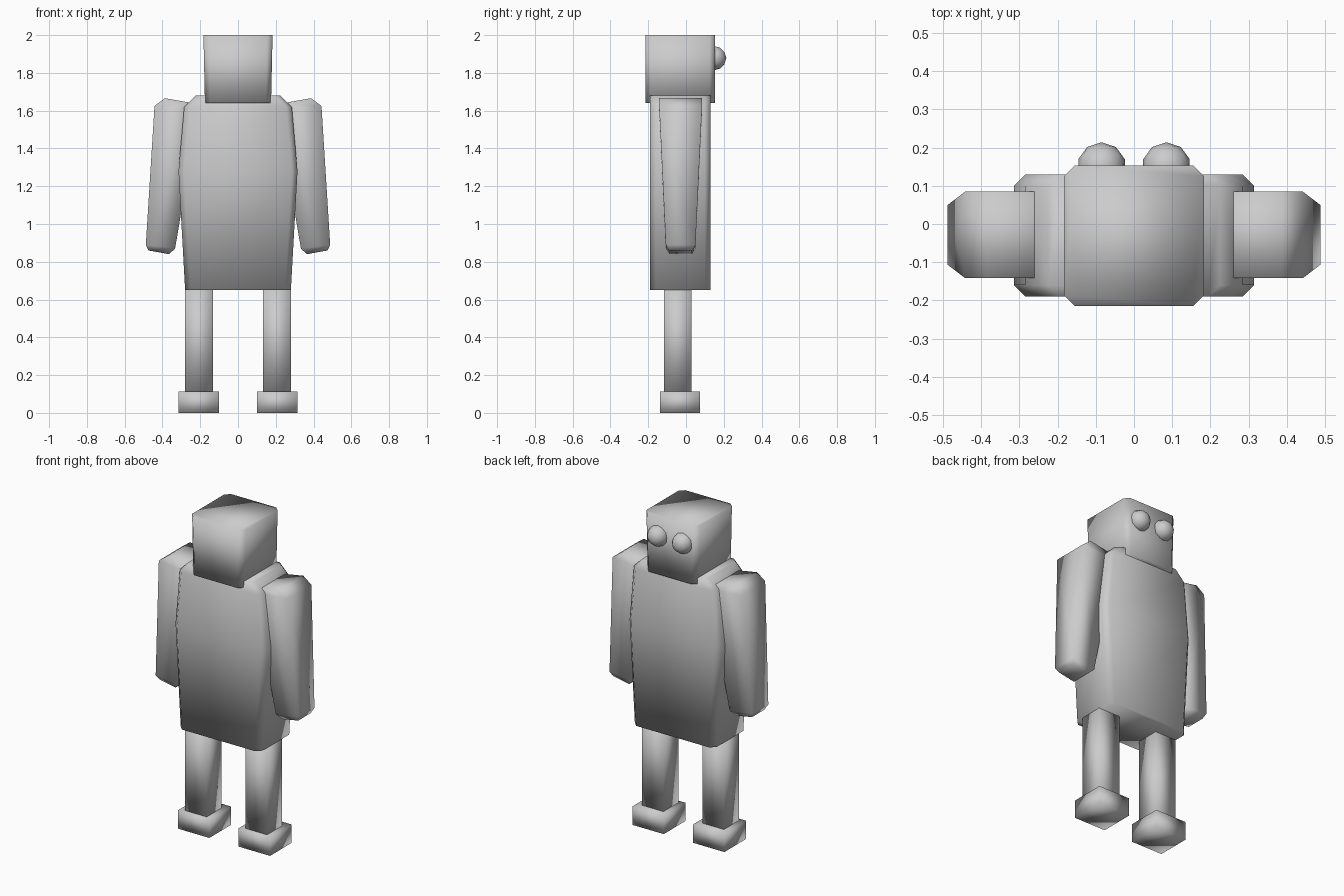
import bpy, bmesh

if "Cube" in bpy.data.objects:
    bpy.data.objects.remove(bpy.data.objects["Cube"])


def loft(name, rings):
    """Skin a stack of equal-length rings, cap both ends, shade smooth."""
    bm = bmesh.new()
    vs = [[bm.verts.new(p) for p in ring] for ring in rings]
    n = len(vs[0])
    for a, b in zip(vs, vs[1:]):
        for i in range(n):
            j = (i + 1) % n
            bm.faces.new((a[i], a[j], b[j], b[i]))
    bm.faces.new(vs[0][::-1])
    bm.faces.new(vs[-1])
    bmesh.ops.recalc_face_normals(bm, faces=bm.faces)
    for f in bm.faces:
        f.smooth = True
    me = bpy.data.meshes.new(name)
    bm.to_mesh(me)
    bm.free()
    ob = bpy.data.objects.new(name, me)
    bpy.context.collection.objects.link(ob)
    return ob


def chamfered(hx, y0, y1, z, c):
    """Rectangle ring with cut corners."""
    return [(-hx + c, y0, z), (hx - c, y0, z), (hx, y0 + c, z), (hx, y1 - c, z),
            (hx - c, y1, z), (-hx + c, y1, z), (-hx, y1 - c, z), (-hx, y0 + c, z)]


def box(name, x0, x1, y0, y1, z0, z1):
    return loft(name, [[(x0, y0, z), (x1, y0, z), (x1, y1, z), (x0, y1, z)]
                       for z in (z0, z1)])


# Torso: widest at the chest, sloped shoulders
loft("torso", [chamfered(hx, -0.19, 0.13, z, 0.03) for hx, z in
               ((0.28, 0.65), (0.315, 1.28), (0.285, 1.62), (0.225, 1.68))])

# Head
loft("head", [chamfered(hx, -0.215, 0.153, z, 0.028) for hx, z in
              ((0.175, 1.64), (0.183, 2.0))])

# Arm sections: outer x, outer z, inner x, inner z, y min, y max
ARM = ((0.474, 0.86, 0.365, 0.84, -0.088, 0.032),
       (0.488, 0.89, 0.333, 0.87, -0.107, 0.050),
       (0.442, 1.625, 0.21, 1.60, -0.142, 0.085),
       (0.387, 1.666, 0.24, 1.64, -0.142, 0.085))

for side, s in (("left", -1), ("right", 1)):
    loft(side + "_arm", [[(s * xo, y0, zo), (s * xi, y0, zi),
                          (s * xi, y1, zi), (s * xo, y1, zo)]
                         for xo, zo, xi, zi, y0, y1 in ARM])
    # Leg and foot
    box(side + "_leg", s * 0.133, s * 0.28, -0.116, 0.03, 0.1, 0.67)
    box(side + "_foot", s * 0.1, s * 0.315, -0.137, 0.075, 0.0, 0.113)
    # Eye
    bpy.ops.mesh.primitive_ico_sphere_add(subdivisions=2, radius=0.064,
                                          location=(s * 0.085, 0.15, 1.878))
    eye = bpy.context.object
    eye.name = side + "_eye"
    bpy.ops.object.shade_smooth()
